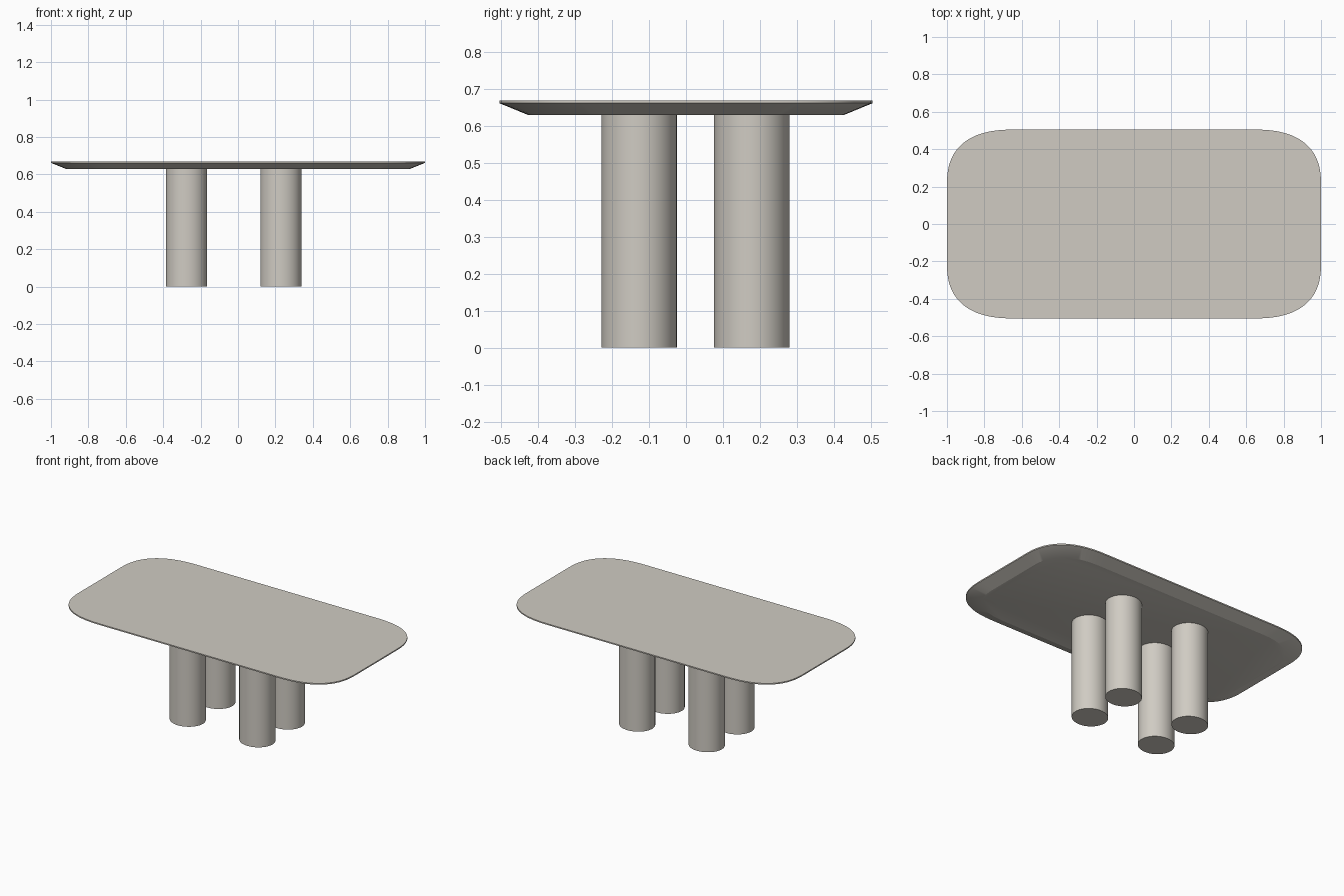
import bpy, bmesh, math
from mathutils import Matrix

if "Cube" in bpy.data.objects:
    bpy.data.objects.remove(bpy.data.objects["Cube"])

stone = bpy.data.materials.new("warm grey stone")
stone.diffuse_color = (0.63, 0.60, 0.545, 1)
stone.use_nodes = True
stone.node_tree.nodes["Principled BSDF"].inputs["Base Color"].default_value = stone.diffuse_color


def finish(name, bm):
    bmesh.ops.recalc_face_normals(bm, faces=bm.faces[:])
    me = bpy.data.meshes.new(name)
    bm.to_mesh(me)
    bm.free()
    ob = bpy.data.objects.new(name, me)
    bpy.context.collection.objects.link(ob)
    me.materials.append(stone)
    bpy.ops.object.select_all(action='DESELECT')
    ob.select_set(True)
    bpy.context.view_layer.objects.active = ob
    bpy.ops.object.shade_smooth_by_angle(angle=math.radians(20))
    return ob


def outline(hx, hy, rx, ry, n=2.55, steps=24):
    """Rectangle with soft superellipse corners, counter-clockwise."""
    pts = []
    for q in range(4):
        for i in range(steps + 1):
            a = (q + i / steps) * math.pi / 2
            c, s = math.cos(a), math.sin(a)
            sx = 1 if q in (0, 3) else -1
            sy = 1 if q in (0, 1) else -1
            pts.append((sx * (hx - rx + rx * abs(c) ** (2 / n)),
                        sy * (hy - ry + ry * abs(s) ** (2 / n))))
    return pts


# Table top: thin upright rim, then an underside bevel to a smaller base
bm = bmesh.new()
levels = [(0.63, 0.92, 0.427, 0.32, 0.25),
          (0.662, 1.0, 0.505, 0.37, 0.30),
          (0.67, 1.0, 0.505, 0.37, 0.30)]
rings = [[bm.verts.new((x, y, z)) for x, y in outline(hx, hy, rx, ry)]
         for z, hx, hy, rx, ry in levels]
for low, high in zip(rings, rings[1:]):
    for i in range(len(low)):
        j = (i + 1) % len(low)
        bm.faces.new((low[i], low[j], high[j], high[i]))
bm.faces.new(rings[0][::-1])
bm.faces.new(rings[-1])
finish("table_top", bm)

# Four slightly oval column legs
for side, x in (("left", -0.275), ("right", 0.229)):
    for end, y in (("front", -0.127), ("back", 0.178)):
        bm = bmesh.new()
        bmesh.ops.create_cone(
            bm, cap_ends=True, segments=64, radius1=1, radius2=1, depth=0.63,
            matrix=Matrix.Translation((x, y, 0.315)) @ Matrix.Diagonal((0.11, 0.102, 1, 1)))
        finish(f"{end}_{side}_leg", bm)
